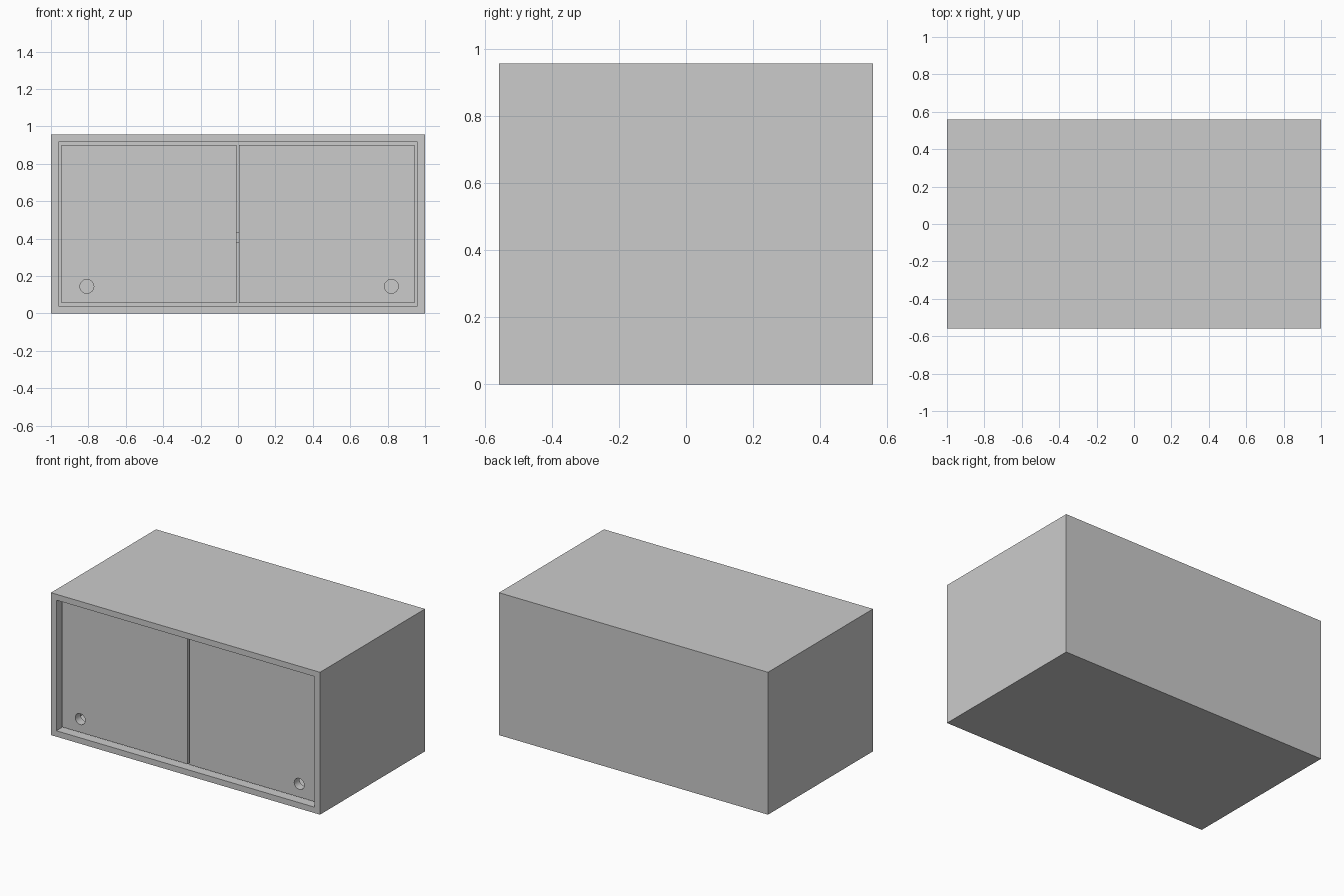
import bpy, bmesh
from mathutils import Vector, Matrix

if "Cube" in bpy.data.objects:
    bpy.data.objects.remove(bpy.data.objects["Cube"])

W, D, H = 2.0, 1.115, 0.957      # overall size
T = 0.056                        # board thickness
FRONT = -D / 2
RECESS = 0.036                   # doors sit back from the frame


def finish(name, bm):
    bmesh.ops.recalc_face_normals(bm, faces=bm.faces)
    mesh = bpy.data.meshes.new(name)
    bm.to_mesh(mesh)
    bm.free()
    ob = bpy.data.objects.new(name, mesh)
    bpy.context.collection.objects.link(ob)
    return ob


def box_mesh(lo, hi):
    lo, hi = Vector(lo), Vector(hi)
    bm = bmesh.new()
    bmesh.ops.create_cube(bm, size=1)
    bmesh.ops.scale(bm, vec=hi - lo, verts=bm.verts)
    bmesh.ops.translate(bm, vec=(lo + hi) / 2, verts=bm.verts)
    return bm


# Carcass: one block, its front face inset and pushed in to hollow it
bm = box_mesh((-W / 2, FRONT, 0), (W / 2, -FRONT, H))
bm.faces.ensure_lookup_table()
front = min(bm.faces, key=lambda f: f.calc_center_median().y)
bmesh.ops.inset_region(bm, faces=[front], thickness=T)
inner = bmesh.ops.extrude_discrete_faces(bm, faces=[front])["faces"][0]
bmesh.ops.translate(bm, vec=(0, D - T, 0), verts=inner.verts)
finish("carcass", bm)

# Shelf running the full width behind the doors
door_y = FRONT + RECESS
finish("shelf", box_mesh((-W / 2 + T, door_y + T, 0.376),
                         (W / 2 - T, -FRONT - T, 0.432)))


# Doors with a round finger hole cut through the lower outer corner
def door(side, x0, x1, hole_x):
    ob = finish(side + "_door", box_mesh((x0, door_y, T), (x1, door_y + T, H - T)))
    bm = bmesh.new()
    bmesh.ops.create_cone(bm, cap_ends=True, segments=32, radius1=0.037,
                          radius2=0.037, depth=0.3,
                          matrix=Matrix.Translation((hole_x, door_y, 0.145))
                          @ Matrix.Rotation(1.5707963, 4, 'X'))
    cutter = finish(side + "_hole_cutter", bm)
    cutter.hide_render = True
    cutter.display_type = 'WIRE'
    mod = ob.modifiers.new("finger_hole", 'BOOLEAN')
    mod.operation = 'DIFFERENCE'
    mod.solver = 'EXACT'
    mod.object = cutter


door("left", -W / 2 + T, -0.009, -0.808)
door("right", 0.006, W / 2 - T, 0.82)
